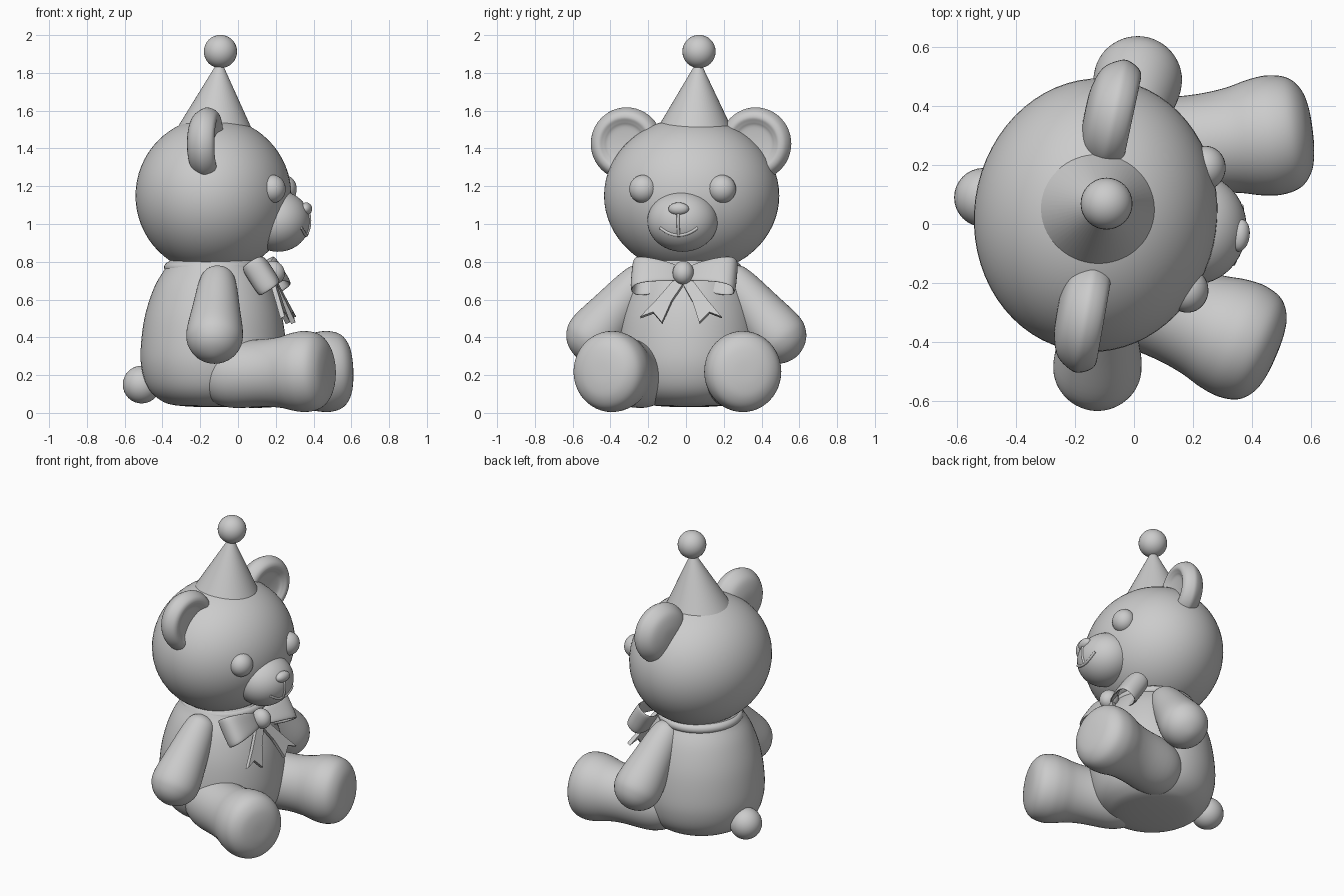
import bpy, bmesh, math
from mathutils import Matrix, Vector

if "Cube" in bpy.data.objects:
    bpy.data.objects.remove(bpy.data.objects["Cube"])

grey = bpy.data.materials.new("plain grey")
grey.diffuse_color = (0.6, 0.6, 0.6, 1)
grey.use_nodes = True
grey.node_tree.nodes["Principled BSDF"].inputs["Base Color"].default_value = grey.diffuse_color

T = lambda x, y, z: Matrix.Translation((x, y, z))
R = lambda deg, axis: Matrix.Rotation(math.radians(deg), 4, axis)
S = lambda x, y, z: Matrix.Diagonal((x, y, z, 1))
# the bear looks along its local +x, and the whole toy is turned slightly
BEAR = T(-0.13, 0.03, 0) @ R(-8, 'Z')


def finish(name, bm, matrix):
    bmesh.ops.transform(bm, matrix=matrix, verts=bm.verts)
    bmesh.ops.recalc_face_normals(bm, faces=bm.faces)
    for f in bm.faces:
        f.smooth = True
    me = bpy.data.meshes.new(name)
    bm.to_mesh(me)
    bm.free()
    me.materials.append(grey)
    ob = bpy.data.objects.new(name, me)
    bpy.context.collection.objects.link(ob)
    return ob


def ball(name, matrix, segs=48):
    bm = bmesh.new()
    bmesh.ops.create_uvsphere(bm, u_segments=segs, v_segments=segs // 2, radius=1)
    return finish(name, bm, matrix)


def smooth_profile(pts, steps=5):
    """Catmull-Rom curve through (radius, height) points, rounded at the axis."""
    p = [Vector(q) for q in pts]
    p = [Vector((-p[1].x, p[1].y))] + p + [Vector((-p[-2].x, p[-2].y))]
    out = []
    for a, b, c, d in zip(p, p[1:], p[2:], p[3:]):
        for i in range(steps):
            t = i / steps
            out.append(0.5 * (2 * b + (c - a) * t + (2 * a - 5 * b + 4 * c - d) * t * t
                              + (3 * b - a - 3 * c + d) * t ** 3))
    return out + [p[-2]]


def lathe(name, pts, matrix, segs=48):
    bm = bmesh.new()
    vs = [bm.verts.new((max(q.x, 0), 0, q.y)) for q in smooth_profile(pts)]
    es = [bm.edges.new(e) for e in zip(vs, vs[1:])]
    bmesh.ops.spin(bm, geom=vs + es, cent=(0, 0, 0), axis=(0, 0, 1),
                   angle=math.tau, steps=segs, use_duplicate=False)
    bmesh.ops.remove_doubles(bm, verts=bm.verts, dist=1e-5)
    return finish(name, bm, matrix)


# head, muzzle, nose
ball("head", BEAR @ T(0, 0, 1.15) @ S(0.412, 0.465, 0.415), 64)
ball("muzzle", BEAR @ T(0.345, 0, 1.015) @ S(0.17, 0.187, 0.162))
ball("nose", BEAR @ T(0.495, 0, 1.08) @ S(0.032, 0.055, 0.034), 24)

# mouth: thin ridges lying on the muzzle
def on_muzzle(v, z):
    k = 1 - (v / 0.187) ** 2 - ((z - 1.015) / 0.162) ** 2
    return (0.345 + 0.17 * math.sqrt(max(k, 0)), v, z)

smile = [on_muzzle(i * 0.0125, 0.94 + 0.04 * (i / 8) ** 2) for i in range(-8, 9)]
lip = [on_muzzle(0, 0.94 + 0.02 * i) for i in range(7)]
for name, pts in (("smile", smile), ("lip_line", lip)):
    cu = bpy.data.curves.new(name, 'CURVE')
    cu.dimensions = '3D'
    cu.bevel_depth = 0.008
    cu.use_fill_caps = True
    sp = cu.splines.new('POLY')
    sp.points.add(len(pts) - 1)
    for p, q in zip(sp.points, pts):
        p.co = (*q, 1)
    cu.materials.append(grey)
    ob = bpy.data.objects.new(name, cu)
    ob.matrix_world = BEAR
    bpy.context.collection.objects.link(ob)

# torso and tail
lathe("body", [(0, 0.03), (0.2, 0.04), (0.285, 0.07), (0.345, 0.13), (0.378, 0.22), (0.386, 0.33),
               (0.366, 0.5), (0.32, 0.65), (0.265, 0.75), (0.2, 0.83), (0, 0.87)],
      T(0, -0.012, 0) @ BEAR, 64)
ball("tail", T(-0.51, 0.09, 0.15) @ S(0.1, 0.1, 0.1), 32)

EAR = [(0, -0.085), (0.08, -0.08), (0.15, -0.055), (0.189, 0), (0.188, 0.035), (0.168, 0.068),
       (0.14, 0.078), (0.115, 0.066), (0.085, 0.052), (0, 0.045)]
ARM = [(0, -0.1), (0.07, -0.072), (0.1, 0), (0.127, 0.17), (0.15, 0.34), (0.132, 0.42),
       (0.08, 0.475), (0, 0.498)]
LEG = [(0, -0.72), (0.12, -0.69), (0.172, -0.58), (0.175, -0.38), (0.185, -0.28), (0.204, -0.2),
       (0.21, -0.13), (0.192, -0.065), (0.145, -0.025), (0.08, -0.008), (0, -0.004)]
for s, side in ((1, "left"), (-1, "right")):
    # ears, eyes
    lathe(side + "_ear", EAR, BEAR @ T(0, s * 0.345, 1.425) @ R(s * -1 - 3, 'Z') @ R(90, 'Y'))
    ball(side + "_eye", BEAR @ T(0.345, s * 0.21, 1.185) @ S(0.07, 0.075, 0.075), 32)
    # arms hang outwards from the shoulder
    a, b = Vector((0.06, s * 0.27, 0.68)), Vector((0.075, s * 0.49, 0.41))
    lathe(side + "_arm", ARM, T(0, -0.018, 0) @ BEAR @ T(*a)
          @ (b - a).to_track_quat('Z', 'Y').to_matrix().to_4x4())
    # legs splay forwards
    lathe(side + "_leg", LEG, BEAR @ T(0.684 + s * 0.008, s * 0.388, 0.224) @ R(s * 15, 'Z')
          @ R(88, 'Y') @ S(1.02, 0.97, 1))

    # bow loop: an open ribbon loop that flares away from the knot
    half = [(0.02, 0.02), (0.1, 0.05), (0.2, 0.065), (0.262, 0.052)]
    path = half + [(0.279, 0)] + [(v, -d) for v, d in reversed(half)]
    bm = bmesh.new()
    rows = [[bm.verts.new((d, s * v, k * (0.047 + 0.18 * v))) for k in (-1, 0, 1)] for v, d in path]
    for p, q in zip(rows, rows[1:]):
        for i in (0, 1):
            bm.faces.new((p[i], p[i + 1], q[i + 1], q[i]))
    ob = finish(side + "_bow_loop", bm, BEAR @ T(0.285, 0, 0.725) @ R(-33, 'Y'))
    m = ob.modifiers.new("thick", 'SOLIDIFY')
    m.thickness = 0.018
    m.offset = 0
    m = ob.modifiers.new("round", 'SUBSURF')
    m.levels = m.render_levels = 2

    # bow ribbon end with a notch
    bm = bmesh.new()
    pts = [(0, 0.71), (0.05, 0.7), (0.14, 0.59), (0.218, 0.505), (0.15, 0.53), (0.1, 0.475),
           (0.055, 0.59), (0.005, 0.67)]
    vs = [bm.verts.new((0.31 + (0.72 - z) * 0.42, s * v, z)) for v, z in pts]
    for f in ((0, 1, 2, 6, 7), (2, 3, 4), (2, 4, 6), (6, 4, 5)):
        bm.faces.new([vs[i] for i in f])
    ob = finish(side + "_bow_ribbon", bm, BEAR)
    m = ob.modifiers.new("thick", 'SOLIDIFY')
    m.thickness = 0.025
    m.offset = 0
    for f in ob.data.polygons:
        f.use_smooth = False

ball("bow_knot", BEAR @ T(0.32, 0, 0.742) @ R(-33, 'Y') @ S(0.06, 0.056, 0.064), 32)

# collar: a circle swept round the neck
bm = bmesh.new()
bmesh.ops.create_circle(bm, segments=16, radius=0.03, matrix=T(0.232, 0, 0.77) @ R(90, 'X'))
bmesh.ops.spin(bm, geom=bm.verts[:] + bm.edges[:], cent=(0, 0, 0), axis=(0, 0, 1),
               angle=math.tau, steps=64, use_duplicate=False)
bmesh.ops.remove_doubles(bm, verts=bm.verts, dist=1e-5)
finish("collar", bm, BEAR)

# party hat and pompom
a, b = Vector((-0.122, 0.048, 1.46)), Vector((-0.097, 0.066, 1.85))
bm = bmesh.new()
bmesh.ops.create_cone(bm, cap_ends=True, segments=64, radius1=0.222, radius2=0.014,
                      depth=(b - a).length)
ob = finish("hat", bm, T(*((a + b) / 2)) @ (b - a).to_track_quat('Z', 'Y').to_matrix().to_4x4())
for f in ob.data.polygons:
    f.use_smooth = len(f.vertices) == 4
ball("hat_pompom", T(-0.093, 0.069, 1.913) @ S(0.088, 0.088, 0.088), 32)
